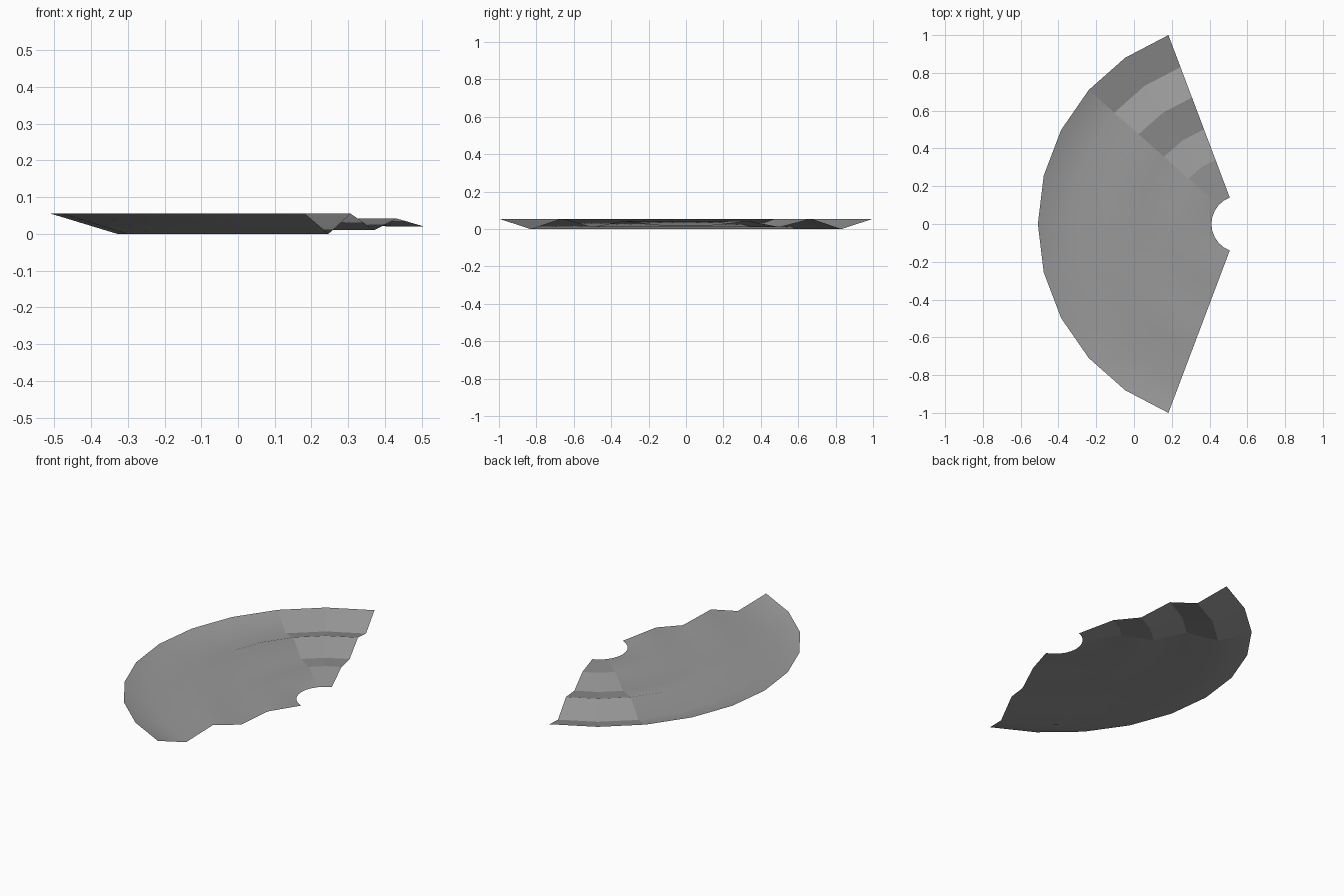
import bpy
import bmesh
from math import radians, sin, cos

cube = bpy.data.objects.get("Cube")
if cube:
    bpy.data.objects.remove(cube, do_unlink=True)

# Rippled profile: (radius, height) from the inner hole to the outer rim
PROFILE = [(0.15, 0.02), (0.363, 0.042), (0.536, 0.01),
           (0.716, 0.055), (0.888, 0.0), (1.069, 0.055)]
CENTRE_X = 0.56
HALF_ANGLE = radians(69.3)
SEGMENTS = 10
FACETED = 2  # flat-shaded segments at the back end

# Grey material
grey = bpy.data.materials.new("mid_grey")
grey.use_nodes = True
colour = (0.32, 0.32, 0.32, 1)
grey.diffuse_color = colour
shader = next(n for n in grey.node_tree.nodes if n.type == 'BSDF_PRINCIPLED')
shader.inputs["Base Color"].default_value = colour

# Sweep the profile round the centre as an open sheet
bm = bmesh.new()
columns = []
for i in range(SEGMENTS + 1):
    a = HALF_ANGLE * (2 * i / SEGMENTS - 1)
    columns.append([bm.verts.new((CENTRE_X - r * cos(a), r * sin(a), z))
                    for r, z in PROFILE])
for i in range(SEGMENTS):
    for j in range(len(PROFILE) - 1):
        a, b = columns[i], columns[i + 1]
        face = bm.faces.new((a[j], a[j + 1], b[j + 1], b[j]))
        face.normal_update()
        if face.normal.z < 0:
            face.normal_flip()
        face.smooth = i < SEGMENTS - FACETED

mesh = bpy.data.meshes.new("rippled_fan_sheet")
bm.to_mesh(mesh)
bm.free()
mesh.materials.append(grey)
sheet = bpy.data.objects.new("rippled_fan_sheet", mesh)
bpy.context.collection.objects.link(sheet)
